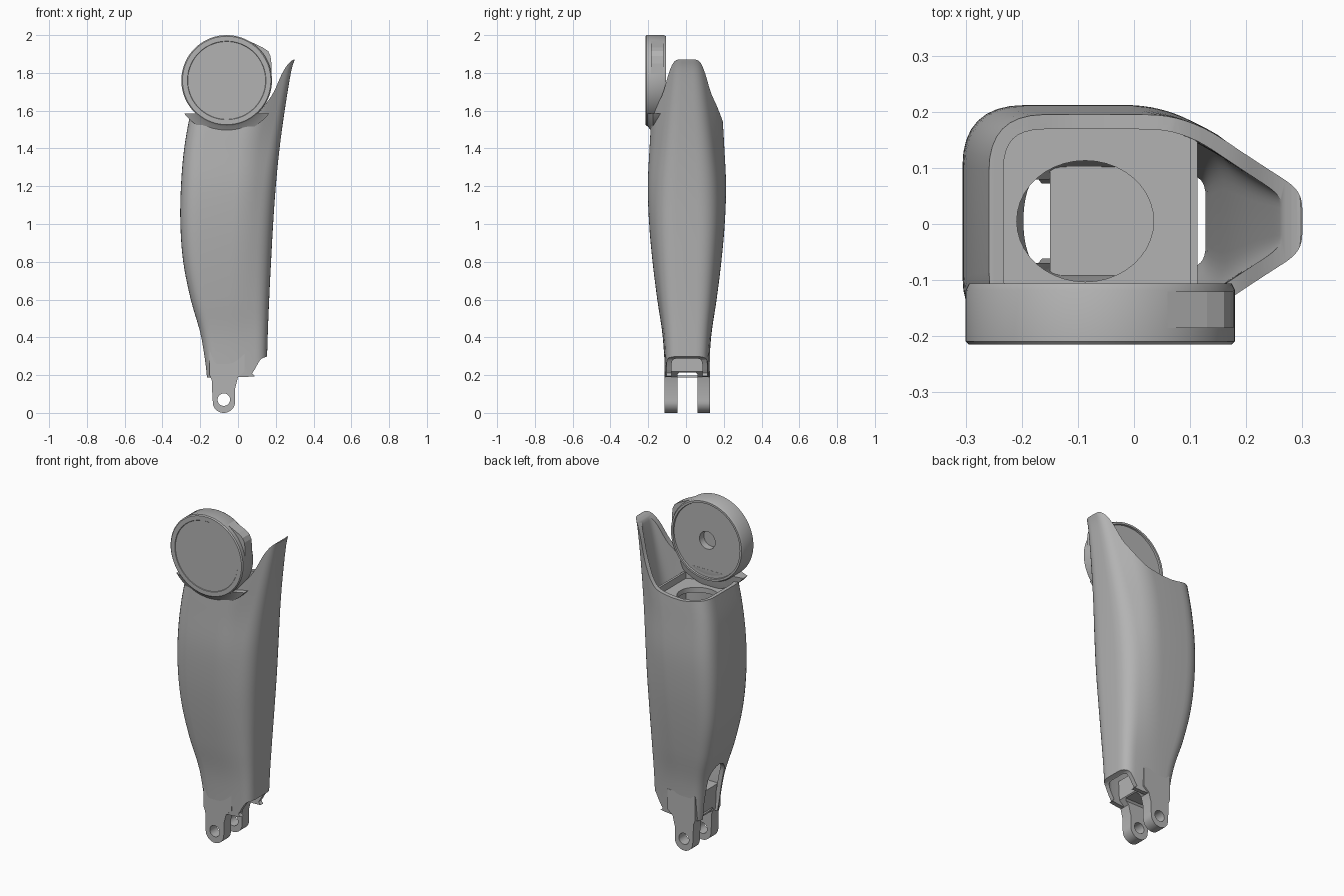
import bpy, bmesh, math
from mathutils import Vector

cube = bpy.data.objects.get("Cube")
if cube:
    bpy.data.objects.remove(cube, do_unlink=True)

grey = bpy.data.materials.new("plain grey")
grey.use_nodes = True
colour = (0.45, 0.45, 0.45, 1)
grey.diffuse_color = colour
grey.node_tree.nodes["Principled BSDF"].inputs["Base Color"].default_value = colour


def make(name, verts, faces):
    """Mesh object in the shared grey."""
    me = bpy.data.meshes.new(name)
    me.from_pydata(verts, [], faces)
    me.materials.append(grey)
    ob = bpy.data.objects.new(name, me)
    bpy.context.collection.objects.link(ob)
    return ob


def outward(ob):
    bm = bmesh.new()
    bm.from_mesh(ob.data)
    bmesh.ops.recalc_face_normals(bm, faces=bm.faces)
    bm.to_mesh(ob.data)
    bm.free()
    return ob


def prism(name, pts, lo, hi, axis="y"):
    """Extrude an outline along y (points are x, z), x (y, z) or z (x, y)."""
    place = {"y": lambda a, b, t: (a, t, b), "x": lambda a, b, t: (t, a, b),
             "z": lambda a, b, t: (a, b, t)}[axis]
    n = len(pts)
    verts = [place(a, b, t) for t in (lo, hi) for a, b in pts]
    faces = [list(range(n)), list(range(n, 2 * n))]
    faces += [(i, (i + 1) % n, n + (i + 1) % n, n + i) for i in range(n)]
    return outward(make(name, verts, faces))


def ellipse(cx, cy, rx, ry, n=40):
    angles = [math.tau * i / n for i in range(n)]
    return [(cx + rx * math.cos(a), cy + ry * math.sin(a)) for a in angles]


def lathe(name, profile, cx, cz, n=72):
    """Turn (radius, y) points about an axis along y; ends lie on the axis."""
    verts = [(cx + r * math.cos(math.tau * i / n), y, cz + r * math.sin(math.tau * i / n))
             for r, y in profile for i in range(n)]
    faces = [(k * n + i, k * n + (i + 1) % n, (k + 1) * n + (i + 1) % n, (k + 1) * n + i)
             for k in range(len(profile) - 1) for i in range(n)]
    ob = make(name, verts, faces)
    bm = bmesh.new()
    bm.from_mesh(ob.data)
    bmesh.ops.remove_doubles(bm, verts=bm.verts, dist=1e-5)
    bm.to_mesh(ob.data)
    bm.free()
    return outward(ob)


def apply(ob, kind, **settings):
    m = ob.modifiers.new(kind.title(), kind)
    for key, value in settings.items():
        setattr(m, key, value)
    bpy.context.view_layer.objects.active = ob
    bpy.ops.object.modifier_apply(modifier=m.name)


def cut(ob, cutter):
    apply(ob, "BOOLEAN", object=cutter, operation="DIFFERENCE", solver="EXACT")
    bpy.data.objects.remove(cutter, do_unlink=True)


def smooth(ob, degrees=30):
    bpy.ops.object.select_all(action="DESELECT")
    ob.select_set(True)
    bpy.context.view_layer.objects.active = ob
    bpy.ops.object.shade_smooth_by_angle(angle=math.radians(degrees))


def spline(rows, steps):
    """Smooth curve through rows of numbers."""
    out = []
    for i in range(len(rows) - 1):
        p = [rows[min(max(i + d, 0), len(rows) - 1)] for d in (-1, 0, 1, 2)]
        for s in range(steps):
            t = s / steps
            out.append([b + (c - a) * t / 2 + (a - 2.5 * b + 2 * c - d / 2) * t * t
                        + (1.5 * (b - c) + (d - a) / 2) * t ** 3 for a, b, c, d in zip(*p)])
    return out + [list(rows[-1])]


def rounded(corners, segs=8):
    """Outline with each (x, y, reach) corner rounded."""
    out = []
    for i, (x, y, r) in enumerate(corners):
        p = Vector((x, y))
        a, b = (Vector(corners[j][:2]) - p for j in (i - 1, (i + 1) % len(corners)))
        a, b = p + a.normalized() * r, p + b.normalized() * r
        for s in range(segs + 1):
            t = s / segs
            out.append(a * (1 - t) ** 2 + p * 2 * t * (1 - t) + b * t * t)
    return out


def section(back, crease, shin, half, nose):
    r = half * 0.52
    side = [(shin, nose, nose * 0.6), (crease, half, 0.06), (back, half, r)]
    mirrored = [(x, -y, q) for x, y, q in reversed(side)]
    return [(p.x, p.y + 0.005) for p in rounded(side + mirrored)]


# Leg shell: height, back x, crease x, shin x, half width, shin half width
rows = spline([(0.15, -.16, 0, .15, .112, .10), (0.4, -.195, 0, .157, .128, .112),
               (0.6, -.25, .01, .165, .157, .125), (0.8, -.29, .02, .175, .182, .135),
               (1.0, -.305, .03, .186, .2, .14), (1.2, -.302, .045, .2, .207, .13),
               (1.4, -.285, .06, .22, .198, .11), (1.6, -.25, .1, .247, .185, .085),
               (1.8, -.21, .14, .28, .16, .065), (1.87, -.19, .15, .3, .15, .055)], 5)
rings = [[(x, y, r[0]) for x, y in section(*r[1:])] for r in rows]
n = len(rings[0])
shell = make("leg_shell", [v for ring in rings for v in ring],
             [(k * n + i, k * n + (i + 1) % n, (k + 1) * n + (i + 1) % n, (k + 1) * n + i)
              for k in range(len(rings) - 1) for i in range(n)])
apply(shell, "SOLIDIFY", thickness=0.026, offset=-1)

# Swept top rim, stepped lower hem and rear slot
rim = spline([(-.5, 1.57), (-.25, 1.555), (-.1, 1.53), (.04, 1.545), (.1, 1.58), (.15, 1.64),
              (.19, 1.7), (.23, 1.79), (.26, 1.84), (.29, 1.868), (.33, 1.88)], 3)
cut(shell, prism("rim_cutter", rim + [(.33, 2.2), (-.5, 2.2)], -.5, .5))
hem = spline([(-.5, .19), (.04, .19), (.075, .21), (.105, .26), (.13, .29), (.2, .31)], 3)
cut(shell, prism("hem_cutter", hem + [(.2, 0), (-.5, 0)], -.5, .5))
slot = [(y, z) for y, z in ellipse(.005, .43, .075, .08) if z > .43]
cut(shell, prism("slot_cutter", slot + [(-.07, .25), (-.05, .1), (.06, .1), (.08, .25)],
                 -.4, -.14, "x"))
smooth(shell)

# Shelf inside the top, with an oval opening
outline = [(min(x, .112), y * .93) for x, y in section(-.255, .075, .23, .185, .11)]
flat = [p for i, p in enumerate(outline) if p != outline[i - 1]]
shelf = prism("inner_shelf", flat, 1.45, 1.48, "z")
cut(shelf, prism("oval_cutter", ellipse(-.087, .005, .122, .108), 1.3, 1.6, "z"))
smooth(shelf)

# Cross wall behind the shin
prism("inner_wall", [(-.15, 1.0), (.16, 1.0), (.16, 1.52), (-.15, 1.52)], .1, .113, "x")

# Ankle fork with two pierced lugs
foot = [(x, z) for x, z in ellipse(-.075, .06, .06, .06) if z < .07]
foot = [(-.15, .34), (-.15, .2), (-.138, .17)] + sorted(foot) + [(-.015, .13), (.0, .19),
                                                              (.035, .22), (.035, .34)]
fork = prism("ankle_fork", foot, -.113, .127)
cut(fork, prism("gap_cutter", [(-.045, -.1), (.06, -.1), (.06, .205), (.05, .215),
                               (-.035, .215), (-.045, .205)], -.4, .4, "x"))
cut(fork, prism("pin_cutter", ellipse(-.075, .07, .033, .033), -.4, .4))
smooth(fork)

# Knee disc with a front inset ring, back lip and axle recess
KNEE = (-.06, 1.76)
disc = lathe("knee_disc", [(0, -.212), (.206, -.212), (.208, -.215), (.234, -.215),
                           (.24, -.209), (.24, -.118), (.234, -.106), (.222, -.106),
                           (.22, -.116), (.052, -.116), (.05, -.155), (0, -.155)], *KNEE)
smooth(disc)

# Stop on the disc's upper edge
prism("knee_stop", [(.0, 1.98), (.06, 1.968), (.13, 1.935), (.16, 1.915), (.172, 1.89),
                    (.177, 1.85), (.178, 1.74), (.0, 1.74)], -.185, -.12)

# Flared seat joining disc and shell
seat = lathe("knee_seat", [(0, -.206), (.238, -.206), (.262, -.188), (.285, -.176),
                           (.285, -.135), (.2, -.115), (0, -.115)], *KNEE)
cut(seat, prism("seat_cutter", [(-1, 1.585), (1, 1.585), (1, 3), (-1, 3)], -1, 1))
smooth(seat)
